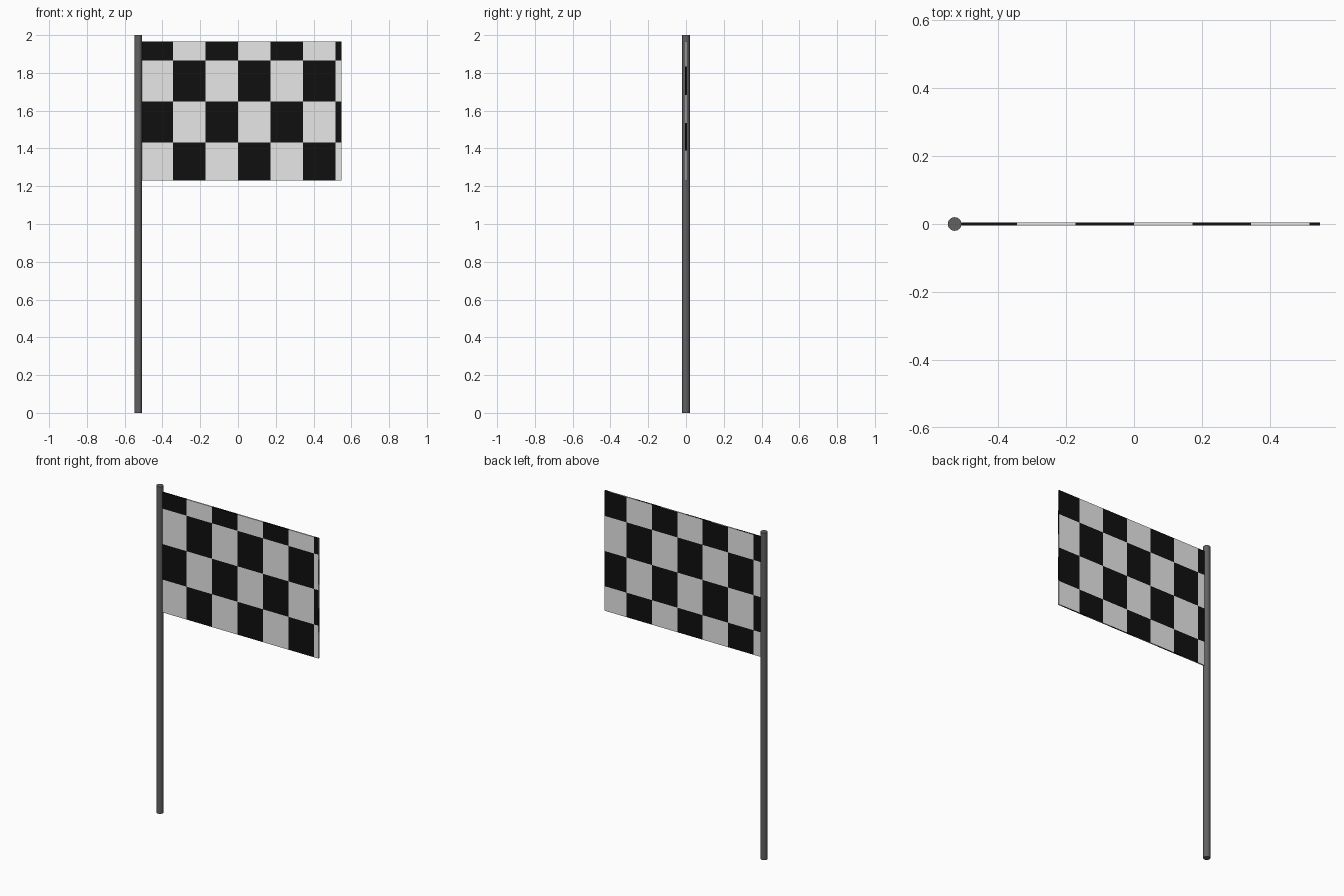
import bpy
import bmesh
from mathutils import Vector

default = bpy.data.objects.get("Cube")
if default:
    bpy.data.objects.remove(default, do_unlink=True)


def make_material(name, value):
    mat = bpy.data.materials.new(name)
    colour = (value, value, value, 1)
    mat.use_nodes = True
    mat.diffuse_color = colour
    mat.node_tree.nodes["Principled BSDF"].inputs["Base Color"].default_value = colour
    return mat


white = make_material("white cloth", 0.87)
black = make_material("black cloth", 0.005)
grey = make_material("dark grey pole", 0.12)

# Pole
POLE_X, RADIUS, HEIGHT = -0.528, 0.02, 2.0
bpy.ops.mesh.primitive_cylinder_add(vertices=32, radius=RADIUS, depth=HEIGHT,
                                    location=(POLE_X, 0, HEIGHT / 2))
pole = bpy.context.object
pole.name = "pole"
pole.data.materials.append(grey)
bpy.ops.object.shade_smooth_by_angle()

# Flag dimensions and check boundaries for each side
LEFT, RIGHT, BOTTOM, TOP, HALF = POLE_X, 0.548, 1.23, 1.965, 0.004
STEP = 0.172
front_columns = [i * STEP for i in range(-2, 4)]
back_columns = [0.4 - i * STEP for i in range(6)]
front_rows = [1.865, 1.648, 1.431]
back_rows = [1.81, 1.595, 1.38]
edge_rows = [1.834, 1.682, 1.536, 1.389]


def count_below(cuts, value):
    return sum(c < value for c in cuts)


def is_black(face):
    """Alternate checks by the number of boundaries passed on that side."""
    x, _, z = face.calc_center_median()
    n = face.normal
    if abs(n.x) > 0.5:
        return count_below(edge_rows, z) % 2 == 1
    if n.y > 0.5:
        return (count_below(back_columns, x) + count_below(back_rows, z)) % 2 == 1
    return (count_below(front_columns, x) + count_below(front_rows, z)) % 2 == 1


# Flag: thin slab cut along the check boundaries
bm = bmesh.new()
bmesh.ops.create_cube(bm, size=1)
bmesh.ops.scale(bm, vec=(RIGHT - LEFT, HALF * 2, TOP - BOTTOM), verts=bm.verts)
bmesh.ops.translate(bm, vec=((LEFT + RIGHT) / 2, 0, (BOTTOM + TOP) / 2), verts=bm.verts)
for axis, cuts in ((Vector((1, 0, 0)), front_columns + back_columns),
                   (Vector((0, 0, 1)), front_rows + back_rows + edge_rows)):
    for cut in cuts:
        bmesh.ops.bisect_plane(bm, geom=bm.verts[:] + bm.edges[:] + bm.faces[:],
                               plane_co=axis * cut, plane_no=axis)
bm.normal_update()
for face in bm.faces:
    face.material_index = int(is_black(face))
mesh = bpy.data.meshes.new("checked_flag")
bm.to_mesh(mesh)
bm.free()
mesh.materials.append(white)
mesh.materials.append(black)
flag = bpy.data.objects.new("checked_flag", mesh)
bpy.context.collection.objects.link(flag)
